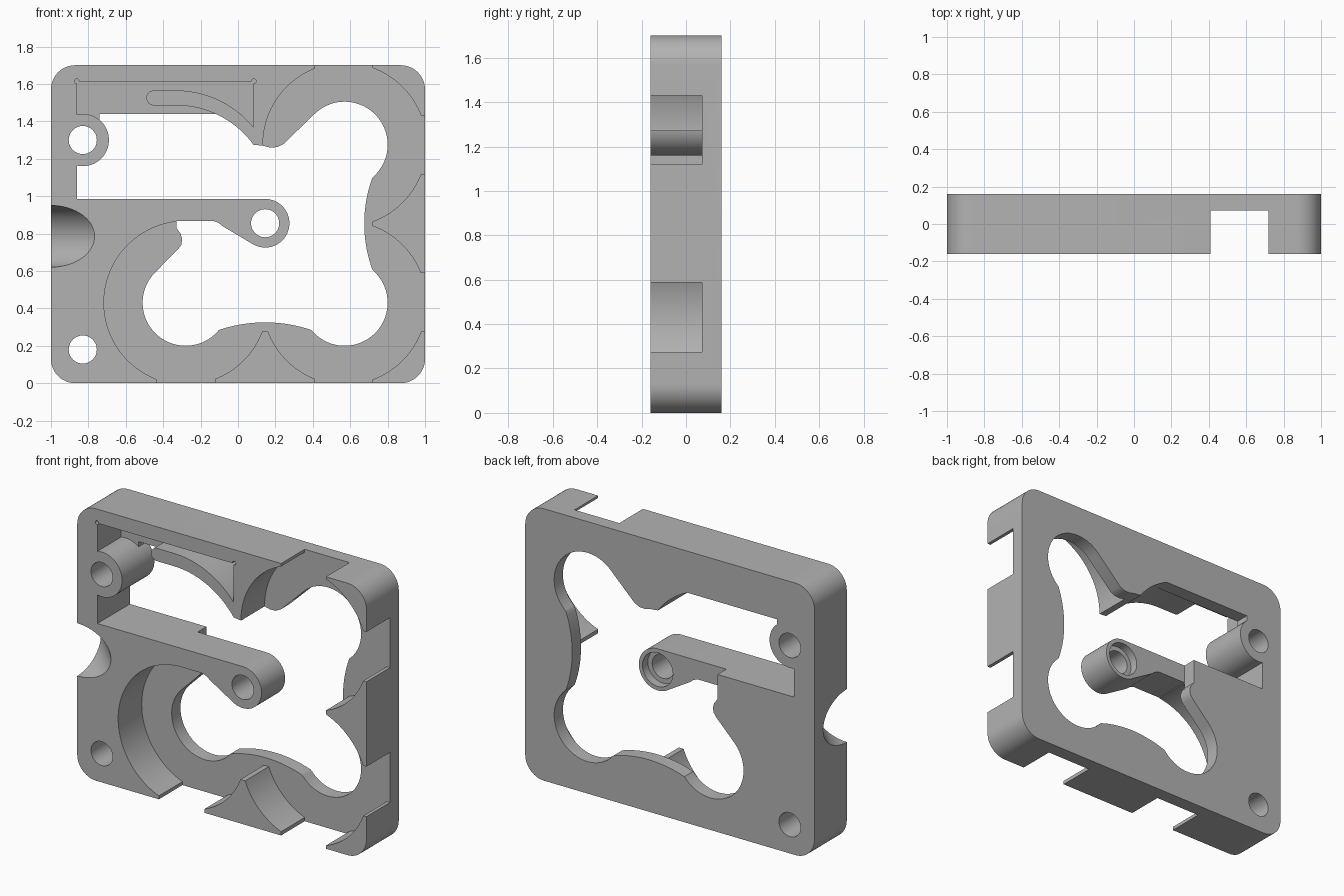
import bpy, bmesh
from math import sin, cos, radians, pi
from mathutils import Matrix

cube = bpy.data.objects.get("Cube")
if cube:
    bpy.data.objects.remove(cube, do_unlink=True)

FRONT, FLOOR, BACK = -0.16, 0.073, 0.16
grey = bpy.data.materials.new("plain_grey")
grey.use_nodes = True
grey.diffuse_color = (0.45, 0.45, 0.45, 1)
grey.node_tree.nodes["Principled BSDF"].inputs["Base Color"].default_value = (0.45, 0.45, 0.45, 1)


def arc(cx, cz, r, a0, a1, n=24):
    """Points in the x-z plane along an arc, angles in degrees."""
    steps = [radians(a0 + (a1 - a0) * i / n) for i in range(n + 1)]
    return [(cx + r * cos(a), cz + r * sin(a)) for a in steps]


def circle(cx, cz, r, n=64):
    return arc(cx, cz, r, 0, 360, n)[:-1]


def rect(x0, x1, z0, z1):
    return [(x0, z0), (x1, z0), (x1, z1), (x0, z1)]


def prism(name, points, y0, y1):
    """Extrude an x-z outline from y0 to y1."""
    bm = bmesh.new()
    face = bm.faces.new([bm.verts.new((x, y0, z)) for x, z in points])
    new = bmesh.ops.extrude_face_region(bm, geom=[face])["geom"]
    bmesh.ops.translate(bm, vec=(0, y1 - y0, 0),
                        verts=[v for v in new if isinstance(v, bmesh.types.BMVert)])
    bmesh.ops.recalc_face_normals(bm, faces=bm.faces)
    mesh = bpy.data.meshes.new(name)
    bm.to_mesh(mesh)
    bm.free()
    mesh.materials.append(grey)
    obj = bpy.data.objects.new(name, mesh)
    bpy.context.collection.objects.link(obj)
    return obj


def combine(target, tool, operation):
    """Apply a boolean and discard the tool."""
    mod = target.modifiers.new(tool.name, "BOOLEAN")
    mod.object, mod.operation, mod.solver = tool, operation, "EXACT"
    bpy.context.view_layer.objects.active = target
    bpy.ops.object.modifier_apply(modifier=mod.name)
    bpy.data.objects.remove(tool, do_unlink=True)


def cut(name, points, y0=-0.4, y1=0.4):
    combine(plate, prism(name, points, y0, y1), "DIFFERENCE")


def add(name, points, y0, y1):
    combine(plate, prism(name, points, y0, y1), "UNION")


# Rounded block
R = 0.13
outline = []
for cx, cz, a in ((1 - R, 1.7 - R, 0), (R - 1, 1.7 - R, 90), (R - 1, R, 180), (1 - R, R, 270)):
    outline += arc(cx, cz, R, a, a + 90, 12)
plate = prism("frame_plate", outline, FRONT, BACK)

# Lobed opening joined to the upper slot
opening = [(-0.86, 0.985), (-0.86, 1.3), (-0.74, 1.3), (-0.74, 1.44)]
opening += arc(-0.33, 0.975, 0.51, 65.8, 36, 12)
opening += [(0.13, 1.27), (0.17, 1.26), (0.21, 1.262), (0.245, 1.28)]
opening += arc(0.57, 1.275, 0.23, 135, -47.5, 36)
opening += arc(1.392, 0.853, 0.717, 160, 200)
opening += arc(0.57, 0.43, 0.23, 47.5, -139, 36)
opening += arc(0.145, -0.445, 0.77, 71.5, 108.5)
opening += arc(-0.28, 0.43, 0.23, -39, -225, 36)
opening += [(-0.32, 0.716), (-0.303, 0.74), (-0.298, 0.77), (-0.307, 0.8),
            (-0.33, 0.83), (-0.33, 0.985)]
cut("opening", opening)

# Round front pockets, with straight reliefs to the outer edges
for cx, cz in ((-0.28, 0.43), (0.57, 0.43), (0.57, 1.275)):
    cut("round_pocket", circle(cx, cz, 0.437, 96), -0.4, FLOOR)
for box in ((0.41, 0.72, -0.1, 1.8), (-0.435, -0.12, -0.1, 0.43),
            (-0.28, 1.1, 0.275, 0.588), (0.57, 1.1, 1.118, 1.43)):
    cut("edge_relief", rect(*box), -0.4, FLOOR)

# Rectangular front pocket with relieved corners
cut("upper_pocket", rect(-0.86, 0.082, 1.3, 1.612), -0.4, FLOOR)
for x in (-0.863, 0.085):
    cut("corner_relief", circle(x, 1.615, 0.012, 16), -0.4, FLOOR)

# Arm with a rounded tip, curved rib, and screw boss
arm = [(-0.36, 0.985)] + arc(0.145, 0.855, 0.13, 90, -120, 36)
arm += [(-0.08, 0.838), (-0.105, 0.858), (-0.135, 0.868), (-0.36, 0.868)]
add("arm", arm, FRONT, FLOOR)
rib = arc(-0.45, 1.525, 0.04, 270, 90, 12) + arc(-0.33, 1.035, 0.53, 90, 36)
rib += arc(-0.33, 0.975, 0.51, 36, 90)
add("rib", rib, FRONT, FLOOR + 0.01)
add("screw_boss", circle(-0.83, 1.3, 0.14), FRONT, BACK)

# Screw holes and the counterbore behind the arm
for x, z in ((-0.83, 1.3), (-0.83, 0.18), (0.145, 0.855)):
    cut("screw_hole", circle(x, z, 0.075, 48))
cut("counterbore", circle(0.145, 0.855, 0.105, 48), 0.02, 0.4)

# Diagonal round notch across the front left edge
notch = prism("edge_notch", circle(0, 0, 0.165), -0.6, 0.6)
notch.matrix_world = Matrix.Translation((-1, FRONT, 0.785)) @ Matrix.Rotation(pi / 4, 4, "Z")
bpy.context.view_layer.update()
combine(plate, notch, "DIFFERENCE")

# Smooth curves, crisp edges
bpy.ops.object.select_all(action="DESELECT")
plate.select_set(True)
bpy.context.view_layer.objects.active = plate
bpy.ops.object.shade_smooth_by_angle(angle=radians(30))
